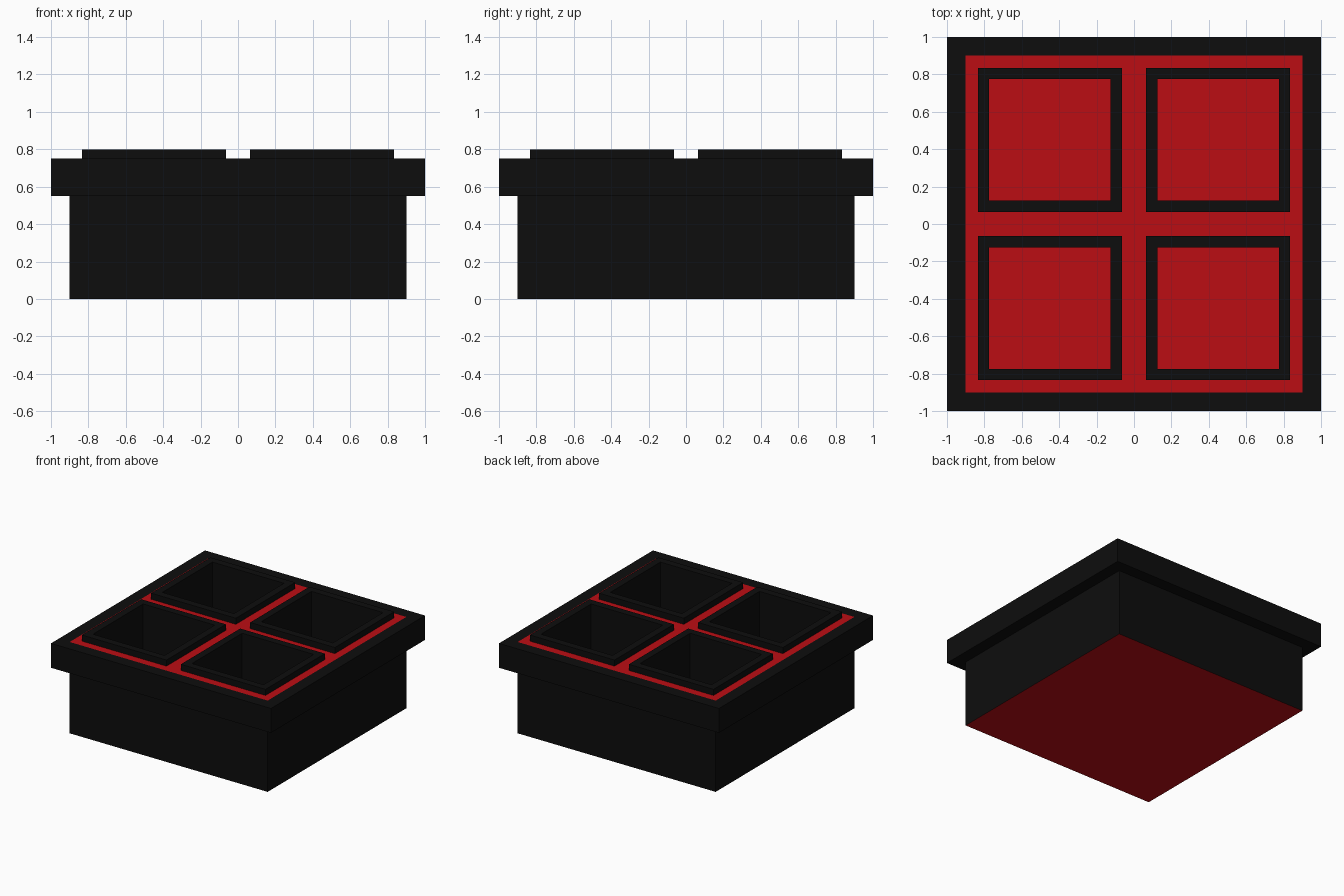
import bpy, bmesh

if "Cube" in bpy.data.objects:
    bpy.data.objects.remove(bpy.data.objects["Cube"])


def material(name, colour):
    m = bpy.data.materials.new(name)
    m.diffuse_color = colour
    m.use_nodes = True
    m.node_tree.nodes["Principled BSDF"].inputs["Base Color"].default_value = m.diffuse_color
    return m


BLACK = material("black", (0.004, 0.004, 0.004, 1))
RED = material("red", (0.5, 0.004, 0.007, 1))


def finish(name, bm):
    mesh = bpy.data.meshes.new(name)
    bm.to_mesh(mesh)
    bm.free()
    mesh.materials.append(BLACK)
    mesh.materials.append(RED)
    obj = bpy.data.objects.new(name, mesh)
    bpy.context.collection.objects.link(obj)


def square_loft(name, centre, rings, cap):
    """Join square rings (half size, z) with black walls; close ring `cap` in red."""
    bm = bmesh.new()
    cx, cy = centre
    loops = [[bm.verts.new((cx + sx * h, cy + sy * h, z))
              for sx, sy in ((-1, -1), (1, -1), (1, 1), (-1, 1))] for h, z in rings]
    for a, b in zip(loops, loops[1:]):
        for i in range(4):
            j = (i + 1) % 4
            bm.faces.new((a[i], a[j], b[j], b[i]))
    end = loops[cap] if cap else loops[0][::-1]
    bm.faces.new(end).material_index = 1
    finish(name, bm)


OUT, GAP, TOP, FLOOR = 0.835, 0.065, 0.75, 0.1
MID, HALF, WALL = (OUT + GAP) / 2, (OUT - GAP) / 2, 0.06

# Outer body with overhanging rim and red underside
square_loft("body", (0, 0),
            [(0.9, 0), (0.9, 0.55), (1, 0.55), (1, TOP), (0.9, TOP)], 0)

# Red top panel, left open at the four compartments
bm = bmesh.new()
cuts = [-0.9, -OUT, -GAP, GAP, OUT, 0.9]
grid = [[bm.verts.new((x, y, TOP)) for y in cuts] for x in cuts]
for i in range(5):
    for j in range(5):
        if i in (1, 3) and j in (1, 3):
            continue
        f = bm.faces.new((grid[i][j], grid[i + 1][j], grid[i + 1][j + 1], grid[i][j + 1]))
        f.material_index = 1
finish("top_panel", bm)

# Four compartments: raised black lip, deep black walls, red floor
for side, sx in (("left", -1), ("right", 1)):
    for end, sy in (("front", -1), ("back", 1)):
        square_loft(f"compartment_{end}_{side}", (sx * MID, sy * MID),
                    [(HALF, TOP), (HALF, 0.8), (HALF - WALL, 0.8), (HALF - WALL, FLOOR)], -1)
